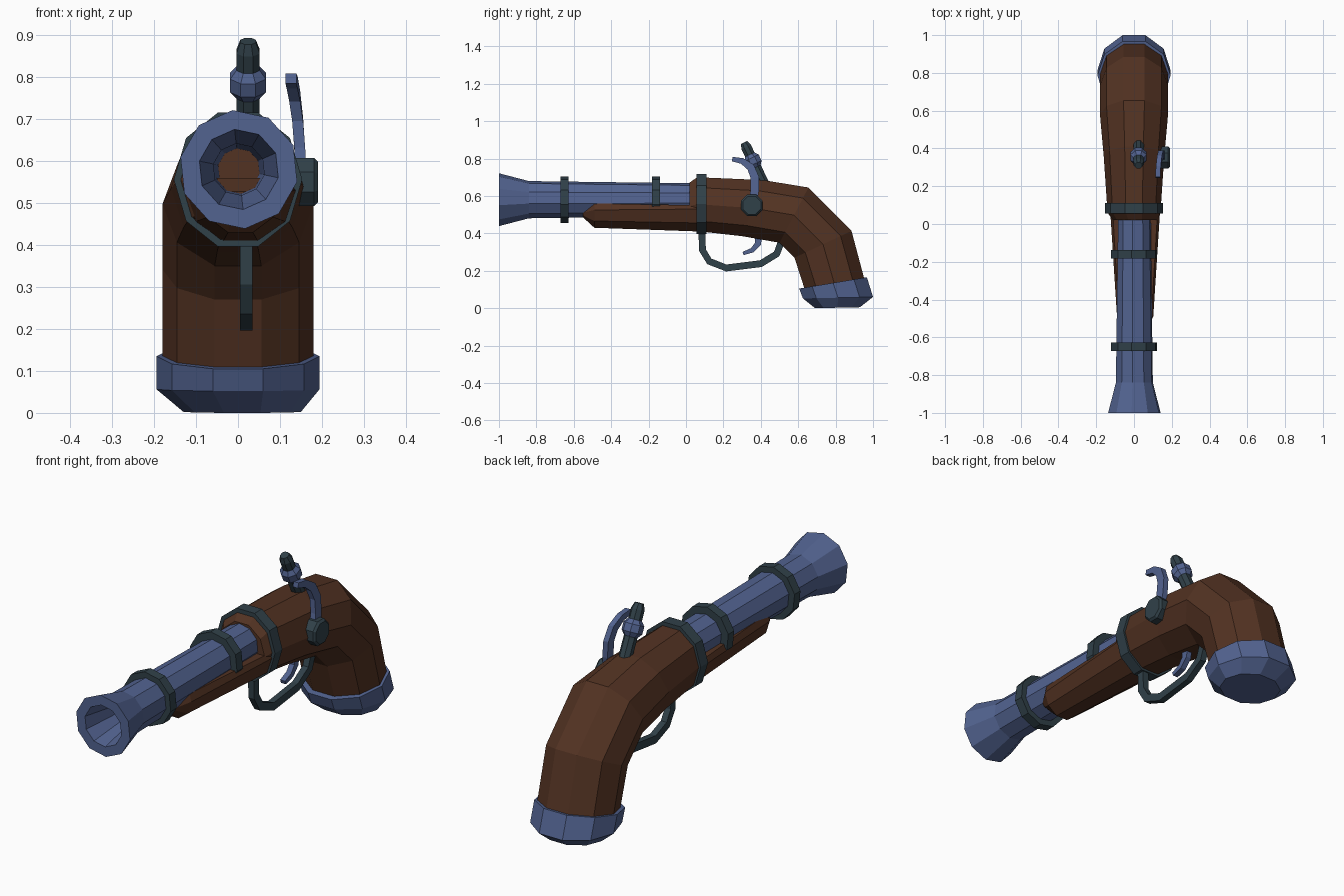
import bpy, math
from mathutils import Vector

if "Cube" in bpy.data.objects:
    bpy.data.objects.remove(bpy.data.objects["Cube"])


def material(name, rgb):
    m = bpy.data.materials.new(name)
    m.diffuse_color = (*rgb, 1)
    m.use_nodes = True
    m.node_tree.nodes["Principled BSDF"].inputs["Base Color"].default_value = m.diffuse_color
    return m


WOOD = material("wood", (0.085, 0.032, 0.016))
STEEL = material("blue_steel", (0.085, 0.125, 0.28))
IRON = material("dark_iron", (0.03, 0.052, 0.066))


def loft(name, rings, mat, ends="cap"):
    """Skin a list of equal-length rings; ends are 'cap', 'open' or 'loop'."""
    n, k = len(rings[0]), len(rings)
    verts = [v for r in rings for v in r]
    faces = []
    for i in range(k if ends == "loop" else k - 1):
        a, b = i * n, (i + 1) % k * n
        faces += [(a + j, a + (j + 1) % n, b + (j + 1) % n, b + j) for j in range(n)]
    if ends == "cap":
        faces += [tuple(range(n))[::-1], tuple(range((k - 1) * n, k * n))]
    # keep face winding outward
    mesh = bpy.data.meshes.new(name)
    mesh.from_pydata(verts, [], faces)
    import bmesh
    bm = bmesh.new()
    bm.from_mesh(mesh)
    bmesh.ops.recalc_face_normals(bm, faces=bm.faces)
    bm.to_mesh(mesh)
    bm.free()
    mesh.materials.append(mat)
    ob = bpy.data.objects.new(name, mesh)
    bpy.context.collection.objects.link(ob)
    return ob


def section(yt, zt, yb, zb, hw, x=0.0):
    """Flat-topped decagon spanning a top point and a bottom point."""
    mid = Vector((x, (yt + yb) / 2, (zt + zb) / 2))
    up = Vector((0, yt - yb, zt - zb)) / 2 / math.cos(math.radians(18))
    return [mid + up * math.cos(a) + Vector((hw * math.sin(a), 0, 0))
            for a in (math.radians(18 + 36 * i) for i in range(10))]


def turned(name, profile, mat, origin, axis, sides=10, spin=0.0, ends="cap"):
    """Turn (distance, radius) pairs around an axis."""
    axis = Vector(axis).normalized()
    u = Vector((1, 0, 0)) if abs(axis.x) < 0.9 else Vector((0, 1, 0))
    v = axis.cross(u)
    rings = []
    for d, r in profile:
        c = Vector(origin) + axis * d
        rings.append([c + r * (u * math.cos(a) + v * math.sin(a)) for a in
                      (math.radians(spin) + math.tau * i / sides for i in range(sides))])
    return loft(name, rings, mat, ends)


def strip(name, path, mat, width):
    """Rectangular bar along (x, y, z, thickness) points in the y-z plane."""
    rings = []
    for i, (x, y, z, t) in enumerate(path):
        p, q = path[max(i - 1, 0)], path[min(i + 1, len(path) - 1)]
        n = Vector((0, p[2] - q[2], q[1] - p[1])).normalized() * t / 2
        c, w = Vector((x, y, z)), Vector((width / 2, 0, 0))
        rings.append([c + n + w, c + n - w, c - n - w, c - n + w])
    return loft(name, rings, mat)


# Wooden stock and curved grip
loft("stock", [section(*s) for s in (
    (0.02, 0.672, 0.02, 0.42, 0.118, 0.006),
    (0.06, 0.70, 0.06, 0.412, 0.14),
    (0.41, 0.685, 0.30, 0.385, 0.16),
    (0.655, 0.645, 0.50, 0.35, 0.18),
    (0.885, 0.413, 0.58, 0.27, 0.18),
    (0.955, 0.15, 0.635, 0.10, 0.18))], WOOD)

# Fore-end cradling the barrel: lower half of the same section
fore = []
for y, hw, top, side, bottom in ((-0.55, 0.06, 0.527, 0.51, 0.485),
                                 (-0.49, 0.096, 0.56, 0.525, 0.43),
                                 (0.07, 0.132, 0.55, 0.53, 0.41)):
    low = bottom + (side - bottom) * 0.38
    half = [(0.9, top), (1, side), (0.81, low), (0.31, bottom)]
    fore.append([Vector((0.006 + hw * f, y, z)) for f, z in half] +
                [Vector((0.006 - hw * f, y, z)) for f, z in half[::-1]])
loft("fore_end", fore, WOOD)

# Metal butt cap
loft("butt_cap", [section(*s) for s in (
    (0.967, 0.165, 0.605, 0.105, 0.194),
    (1.0, 0.06, 0.625, 0.052, 0.194),
    (0.93, 0.005, 0.69, 0.0, 0.14, 0.01))], STEEL)

# Band where stock meets barrel
loft("stock_band", [section(y, 0.716, y, 0.396, 0.153) for y in (0.055, 0.11)], IRON)

# Hollow barrel with flared muzzle
turned("barrel", [(1.05, 0.088), (0.16, 0.1), (0, 0.142), (0, 0.096), (0.17, 0.062), (1.05, 0.05)][::-1],
       STEEL, (0.002, -1, 0.58), (0, 1, 0), spin=12, ends="open")

# Barrel rings
for name, y in (("front_ring", -0.65), ("rear_ring", -0.16)):
    turned(name, [(-0.022, 0.085), (-0.022, 0.125), (0.022, 0.125), (0.022, 0.085)],
           IRON, (0, y, 0.58), (0, 1, 0), spin=12, ends="loop")

# Trigger guard and trigger
strip("trigger_guard", [(0.02, y, z, 0.037) for y, z in (
    (0.085, 0.42), (0.088, 0.31), (0.125, 0.25), (0.215, 0.215),
    (0.40, 0.238), (0.485, 0.29), (0.515, 0.37))], IRON, 0.03)
strip("trigger", [(0.02, 0.39, 0.40, 0.04), (0.02, 0.385, 0.345, 0.032),
                  (0.02, 0.355, 0.31, 0.026), (0.02, 0.305, 0.292, 0.018)], STEEL, 0.026)

# Side lock and curved hammer
turned("lock_boss", [(0, 0.062), (0.045, 0.062), (0.055, 0.052)], IRON,
       (0.136, 0.352, 0.55), (1, 0, 0), sides=8, spin=22.5)
strip("hammer", [(0.15, 0.355, 0.56, 0.045), (0.147, 0.368, 0.63, 0.045),
                 (0.142, 0.368, 0.70, 0.045), (0.135, 0.345, 0.755, 0.042),
                 (0.129, 0.30, 0.787, 0.032), (0.126, 0.247, 0.797, 0.024)], STEEL, 0.026)

# Leaning pin with collar
pin_base, lean = (0.024, 0.425, 0.65), (0, -0.44, 0.9)
turned("pin", [(0, 0.03), (0.235, 0.03), (0.262, 0.02)], IRON, pin_base, lean, sides=8, spin=22.5)
turned("pin_collar", [(0.115, 0.03), (0.135, 0.046), (0.17, 0.046), (0.19, 0.03)],
       STEEL, pin_base, lean, sides=8, spin=22.5)
